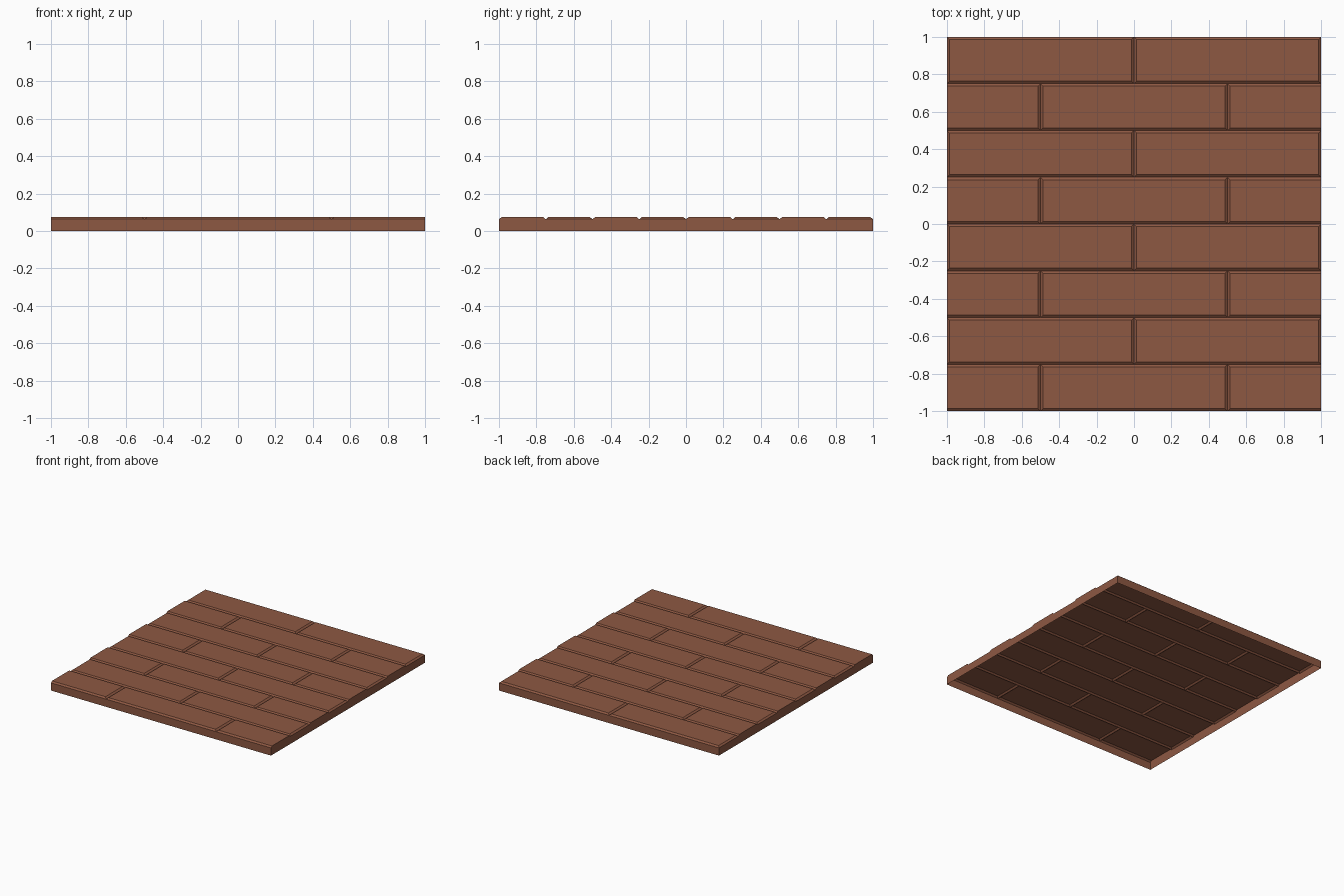
import bpy, bmesh

if "Cube" in bpy.data.objects:
    bpy.data.objects.remove(bpy.data.objects["Cube"])

ROWS, ROW_H = 8, 0.25
Z_GROOVE, Z_TOP, BEVEL = 0.063, 0.074, 0.0135

brick_red = bpy.data.materials.new("brick_red")
brick_red.diffuse_color = (0.27, 0.098, 0.055, 1)
brick_red.use_nodes = True
brick_red.node_tree.nodes["Principled BSDF"].inputs["Base Color"].default_value = brick_red.diffuse_color


def make_object(name, bm):
    bmesh.ops.remove_doubles(bm, verts=bm.verts, dist=1e-5)
    mesh = bpy.data.meshes.new(name)
    bm.to_mesh(mesh)
    bm.free()
    mesh.materials.append(brick_red)
    obj = bpy.data.objects.new(name, mesh)
    bpy.context.collection.objects.link(obj)


def face(bm, *points):
    bm.faces.new([bm.verts.new(p) for p in points])


def add_brick(bm, x0, x1, y0, y1, cut_left, cut_right):
    """Raised brick face with chamfered edges; cut ends stay flush with the tile side."""
    a0 = x0 if cut_left else x0 + BEVEL
    a1 = x1 if cut_right else x1 - BEVEL
    low = [(x, y, Z_GROOVE) for x, y in ((x0, y0), (x1, y0), (x1, y1), (x0, y1))]
    b0, b1 = y0 + BEVEL, y1 - BEVEL
    high = [(x, y, Z_TOP) for x, y in ((a0, b0), (a1, b0), (a1, b1), (a0, b1))]
    face(bm, *high)
    for i in range(4):
        j = (i + 1) % 4
        face(bm, low[i], low[j], high[j], high[i])


# brick courses in running bond, meeting in V grooves
bm = bmesh.new()
for r in range(ROWS):
    y0 = -1 + r * ROW_H
    joints = (-1, 0, 1) if r % 2 else (-1, -0.5, 0.5, 1)
    for x0, x1 in zip(joints, joints[1:]):
        half = r % 2 == 0
        add_brick(bm, x0, x1, y0, y0 + ROW_H, half and x0 == -1, half and x1 == 1)
make_object("brick_courses", bm)

# side skirt, open underneath
bm = bmesh.new()
corners = [(-1, -1), (1, -1), (1, 1), (-1, 1)]
for (xa, ya), (xb, yb) in zip(corners, corners[1:] + corners[:1]):
    face(bm, (xa, ya, 0), (xb, yb, 0), (xb, yb, Z_GROOVE), (xa, ya, Z_GROOVE))
make_object("side_skirt", bm)
